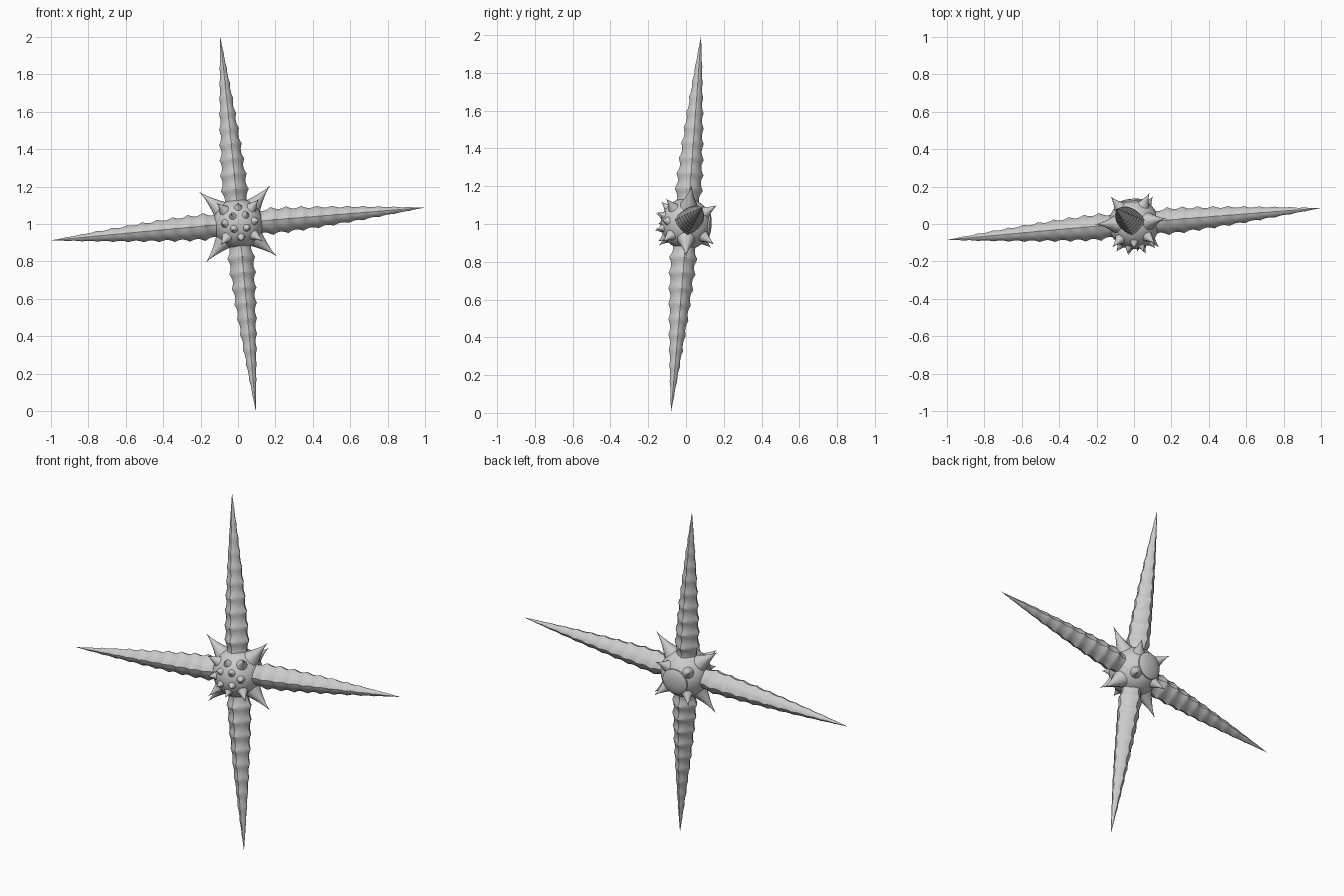
import bpy, bmesh, math
from mathutils import Vector

cube = bpy.data.objects.get("Cube")
if cube:
    bpy.data.objects.remove(cube, do_unlink=True)

# Single grey material
grey = bpy.data.materials.new("stone grey")
grey.use_nodes = True
COLOUR = (0.6, 0.6, 0.6, 1)
grey.diffuse_color = COLOUR
grey.node_tree.nodes["Principled BSDF"].inputs["Base Color"].default_value = COLOUR

# Slightly tilted body frame: side, up and front axes around the core
CENTRE = Vector((0, 0, 1))
SIDE = Vector((1, 0.085, 0.088)).normalized()
UP = Vector((-0.095, 0.08, 1)).normalized()
FRONT = SIDE.cross(UP).normalized()
CORE_R = 0.135


def finish(bm, name, angle=40):
    bmesh.ops.recalc_face_normals(bm, faces=bm.faces)
    mesh = bpy.data.meshes.new(name)
    bm.to_mesh(mesh)
    bm.free()
    mesh.materials.append(grey)
    obj = bpy.data.objects.new(name, mesh)
    bpy.context.collection.objects.link(obj)
    bpy.ops.object.select_all(action='DESELECT')
    obj.select_set(True)
    bpy.context.view_layer.objects.active = obj
    bpy.ops.object.shade_smooth_by_angle(angle=math.radians(angle))
    return obj


def loft(name, axis, side, stations, radius, segments, angle=40):
    """Rings along an axis from the core; radius(station, turn) shapes them; the end is a point."""
    a = side
    b = axis.cross(a)
    bm = bmesh.new()
    rings = []
    for s in stations[:-1]:
        ring = []
        for i in range(segments):
            turn = math.tau * i / segments
            spoke = a * math.cos(turn) + b * math.sin(turn)
            ring.append(bm.verts.new(CENTRE + axis * s + spoke * radius(s, turn)))
        rings.append(ring)
    tip = bm.verts.new(CENTRE + axis * stations[-1])
    for low, high in zip(rings, rings[1:]):
        for i in range(segments):
            j = (i + 1) % segments
            bm.faces.new((low[i], low[j], high[j], high[i]))
    for i in range(segments):
        bm.faces.new((rings[-1][i], rings[-1][(i + 1) % segments], tip))
    bm.faces.new(rings[0][::-1])
    return finish(bm, name, angle)


# Round core
bm = bmesh.new()
bmesh.ops.create_uvsphere(bm, u_segments=32, v_segments=20, radius=CORE_R)
bmesh.ops.translate(bm, verts=bm.verts, vec=CENTRE)
finish(bm, "core")

# Four long tapering arms, each with four scalloped ridges
ARM_START, ARM_END, BUMPS, STEPS = 0.1, 1.006, 11, 6


def arm_radius(s, turn):
    t = (s - ARM_START) / (ARM_END - ARM_START)
    base = 0.07 * (1 - t ** 1.45) * (0.84 + 0.16 * min(1, t * 10))
    crest = 1 - abs(math.sin(math.pi * t * BUMPS))
    ridge = abs(math.cos(2 * turn)) ** 3 if abs(math.cos(2 * turn)) > 0 else 0
    return base * (0.86 + 0.06 * ridge + crest * (0.07 + 0.13 * ridge))


count = BUMPS * STEPS
arm_stations = [ARM_START + (ARM_END - ARM_START) * i / count for i in range(count + 1)]
for name, axis in (("left_arm", SIDE), ("right_arm", -SIDE), ("upper_arm", UP), ("lower_arm", -UP)):
    loft(name, axis, FRONT, arm_stations, arm_radius, 16, 32)


# Flared thorns given by side, up and front offsets of the tip
def thorn(name, x, y, z, base):
    tip = SIDE * x + UP * y + FRONT * z
    length = tip.length
    start = CORE_R - 0.015
    stations = [start + (length - start) * k / 6 for k in range(7)]

    def radius(s, turn):
        return base * (1 - (s - start) / (length - start)) ** 1.4

    axis = tip.normalized()
    loft(name, axis, axis.orthogonal().normalized(), stations, radius, 10)


for sx in (-1, 1):
    for sy in (-1, 1):
        tag = ("upper" if sy > 0 else "lower") + ("_left" if sx > 0 else "_right")
        thorn("long_thorn_" + tag, sx * 0.19, sy * 0.19, 0, 0.05)
        thorn("rear_thorn_" + tag, sx * 0.105, sy * 0.105, -0.15, 0.038)
        thorn("front_thorn_" + tag, sx * 0.115, sy * 0.115, 0.125, 0.036)
        thorn("inner_thorn_" + tag, sx * 0.045, sy * 0.045, 0.16, 0.03)

for name, x, y in (("left", 1, 0), ("right", -1, 0), ("upper", 0, 1), ("lower", 0, -1)):
    thorn("face_thorn_" + name, x * 0.105, y * 0.105, 0.14, 0.032)

# Shallow domed cap on the back
CAP = {0.1: 0.075, 0.119: 0.075, 0.127: 0.06, 0.133: 0.035, 0.136: 0}
loft("rear_cap", -FRONT, UP, list(CAP), lambda s, turn: CAP[s], 32)
